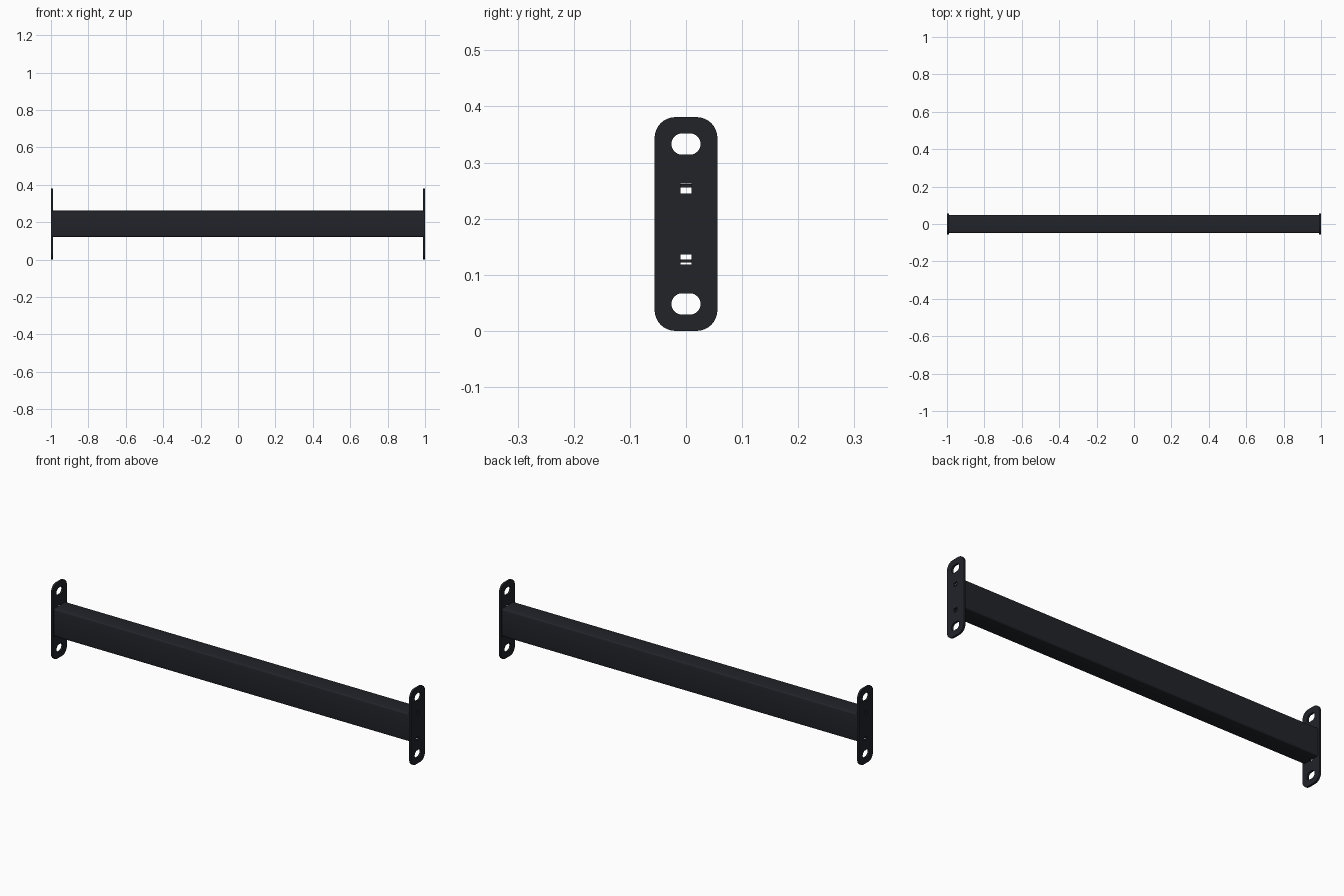
import bpy
from math import pi, sin, cos, radians

if "Cube" in bpy.data.objects:
    bpy.data.objects.remove(bpy.data.objects["Cube"])

steel = bpy.data.materials.new("dark_steel")
steel.diffuse_color = (0.015, 0.017, 0.022, 1)
steel.use_nodes = True
steel.node_tree.nodes["Principled BSDF"].inputs["Base Color"].default_value = steel.diffuse_color


def rounded_rect(cy, cz, w, h, r, seg=8):
    """Outline of a rounded rectangle in the y-z plane."""
    if r == 0:
        seg = 0
    pts = []
    for i, (sy, sz) in enumerate([(1, 1), (-1, 1), (-1, -1), (1, -1)]):
        for k in range(seg + 1):
            a = (i + k / max(seg, 1)) * pi / 2
            pts.append((cy + sy * (w / 2 - r) + r * cos(a),
                        cz + sz * (h / 2 - r) + r * sin(a)))
    # drop coincident neighbours (full-round slots)
    return [p for i, p in enumerate(pts)
            if abs(p[0] - pts[i - 1][0]) + abs(p[1] - pts[i - 1][1]) > 1e-6]


def extrude_profile(name, outlines, x, length):
    """Fill the outlines (inner ones become holes) and extrude along x."""
    cu = bpy.data.curves.new(name, 'CURVE')
    cu.dimensions = '2D'
    cu.fill_mode = 'BOTH'
    cu.extrude = length / 2
    for pts in outlines:
        s = cu.splines.new('POLY')
        s.points.add(len(pts) - 1)
        for p, (u, v) in zip(s.points, pts):
            p.co = (u, v, 0, 1)
        s.use_cyclic_u = True
    ob = bpy.data.objects.new(name, cu)
    bpy.context.collection.objects.link(ob)
    ob.location.x = x
    ob.rotation_euler = (pi / 2, 0, pi / 2)
    bpy.ops.object.select_all(action='DESELECT')
    ob.select_set(True)
    bpy.context.view_layer.objects.active = ob
    bpy.ops.object.convert(target='MESH')
    ob = bpy.context.object
    ob.name = name
    ob.data.materials.append(steel)
    bpy.ops.object.shade_smooth_by_angle(angle=radians(30))
    return ob


T = 0.01      # plate thickness
MID = 0.1905  # plate mid height

# End plates: two bolt slots and two small drain holes each
plate = [rounded_rect(0, MID, 0.112, 2 * MID, 0.037)]
for s in (-1, 1):
    plate.append(rounded_rect(0, MID + s * 0.1425, 0.052, 0.038, 0.019))
    plate.append(rounded_rect(0, MID + s * 0.0635, 0.02, 0.018, 0))
for side, s in (("left", -1), ("right", 1)):
    extrude_profile(side + "_end_plate", plate, s * (1 - T / 2), T)

# Hollow rectangular beam between the plates
extrude_profile("beam_tube",
                [rounded_rect(0, 0.1915, 0.096, 0.14, 0.008, 4),
                 rounded_rect(0, 0.1915, 0.084, 0.128, 0.003, 4)],
                0, 2 - 2 * T)
